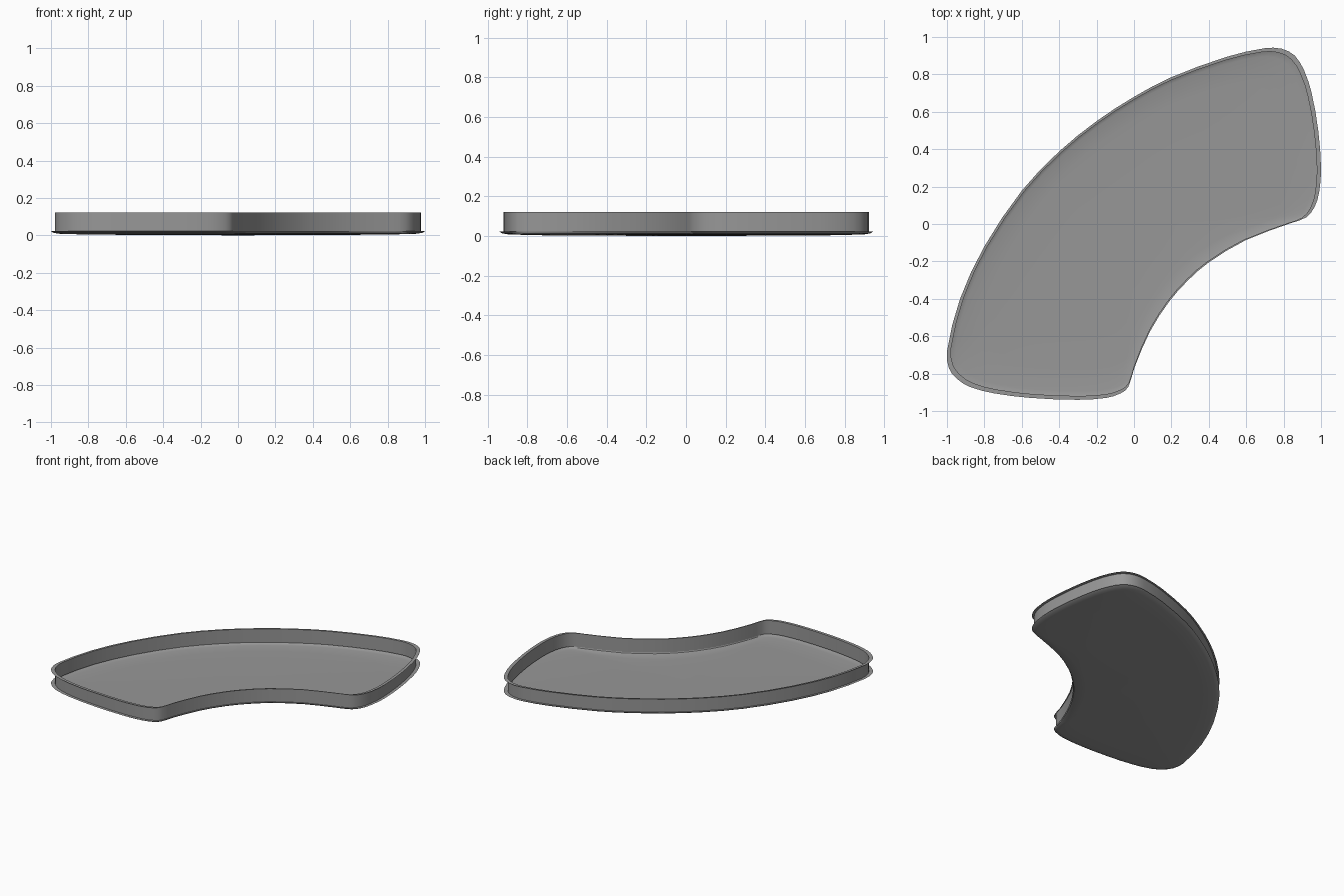
import bpy, bmesh
from mathutils import Vector

if "Cube" in bpy.data.objects:
    bpy.data.objects.remove(bpy.data.objects["Cube"])

# Curved tray outline, traced from the lower left corner
OUT = [(-1, -.68), (-.99, -.77), (-.95, -.825), (-.88, -.87), (-.75, -.905), (-.55, -.93),
       (-.3, -.94), (-.15, -.93), (-.07, -.905), (-.03, -.87), (0, -.775), (.085, -.575),
       (.19, -.412), (.29, -.3), (.4, -.205), (.6, -.085), (.84, .005), (.92, .035), (.965, .09),
       (.99, .17), (1, .3), (.985, .5), (.95, .7), (.91, .82), (.86, .9), (.79, .937),
       (.7, .94), (.5, .895), (.2, .785), (0, .68), (-.2, .55), (-.4, .388), (-.6, .178),
       (-.8, -.12), (-.93, -.4)]

# Dark grey finish
grey = bpy.data.materials.new("dark_grey")
grey.diffuse_color = (0.31, 0.31, 0.31, 1)
grey.use_nodes = True
grey.node_tree.nodes["Principled BSDF"].inputs["Base Color"].default_value = grey.diffuse_color


def smooth_loop(pts, steps):
    """Closed cubic curve through the points, tangents scaled by spacing."""
    p = [Vector(q) for q in pts]
    n, out = len(p), []
    for i in range(n):
        a, b, c, d = p[i - 1], p[i], p[(i + 1) % n], p[(i + 2) % n]
        length = (c - b).length
        m1 = (c - a).normalized() * length
        m2 = (d - b).normalized() * length
        for k in range(steps):
            t = k / steps
            out.append(b * (2*t**3 - 3*t**2 + 1) + m1 * (t**3 - 2*t**2 + t)
                       + c * (3*t**2 - 2*t**3) + m2 * (t**3 - t**2))
    return out


def loft(name, profile, cap=False):
    """Skin scaled copies of the outline; profile is (scale, height)."""
    bm = bmesh.new()
    loop = smooth_loop(OUT, 2)
    n = len(loop)
    rings = [[bm.verts.new((q.x * s, q.y * s, z)) for q in loop] for s, z in profile]
    for r0, r1 in zip(rings, rings[1:]):
        for i in range(n):
            j = (i + 1) % n
            bm.faces.new((r0[i], r0[j], r1[j], r1[i]))
    if cap:
        centre = bm.verts.new((0, 0, 0))
        for i in range(n):
            bm.faces.new((centre, rings[0][(i + 1) % n], rings[0][i]))
    bmesh.ops.recalc_face_normals(bm, faces=bm.faces)
    me = bpy.data.meshes.new(name)
    bm.to_mesh(me)
    bm.free()
    me.materials.append(grey)
    ob = bpy.data.objects.new(name, me)
    bpy.context.collection.objects.link(ob)
    bpy.ops.object.select_all(action='DESELECT')
    ob.select_set(True)
    bpy.context.view_layer.objects.active = ob
    bpy.ops.object.shade_smooth_by_angle(angle=0.6)
    return ob


# Shallow dished base with a small projecting lip
loft("tray_base", [(.5, .002), (.8, .004), (.95, .008), (.985, .013), (1, .022), (.978, .022)], cap=True)

# Thin upright wall with a flat rim turned outwards at the top
loft("tray_wall", [(.978, .022), (.978, .122), (1, .122)])
